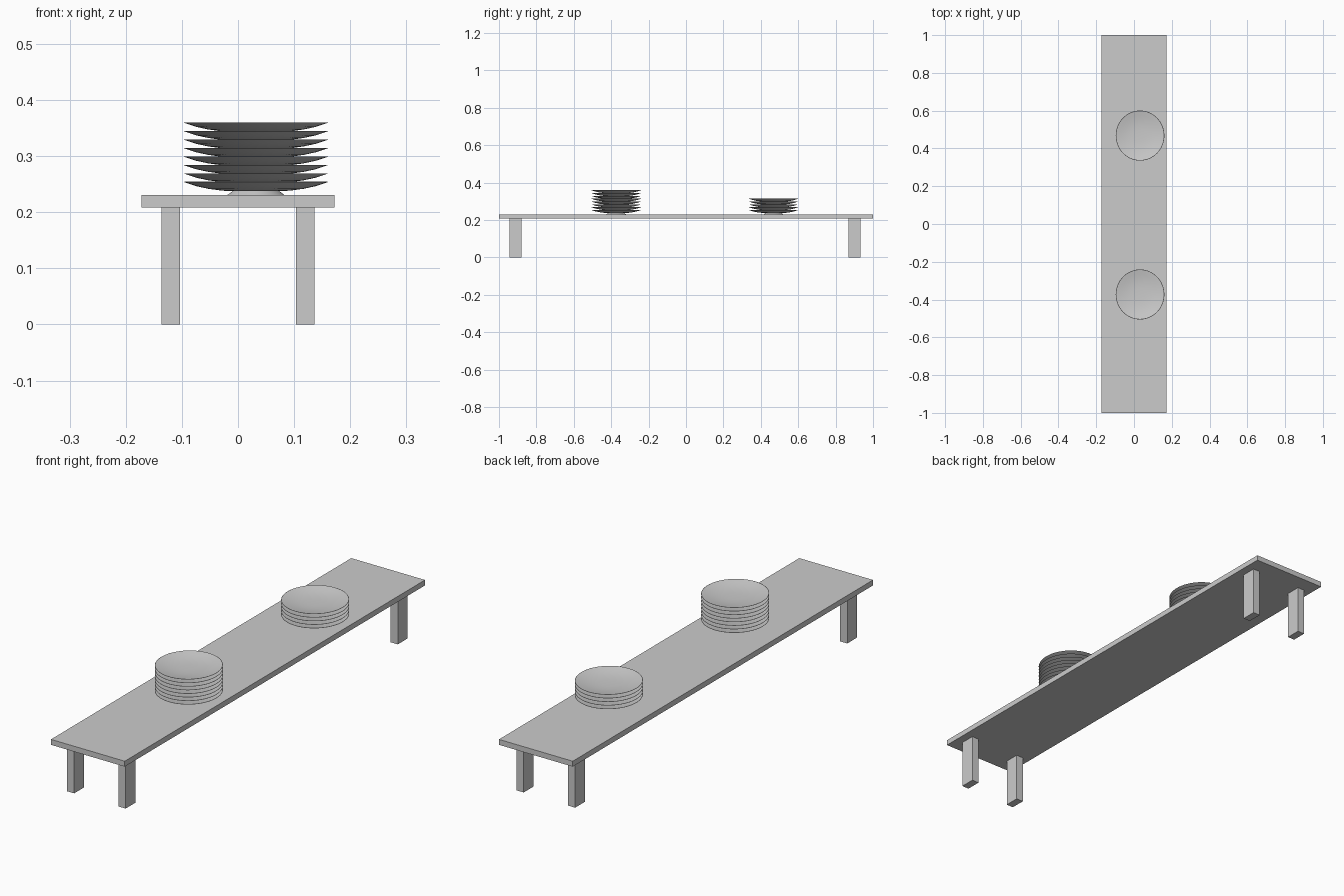
import bpy
import bmesh
import math

cube = bpy.data.objects.get("Cube")
if cube:
    bpy.data.objects.remove(cube, do_unlink=True)

grey = bpy.data.materials.new("plain_grey")
grey.use_nodes = True
colour = (0.6, 0.6, 0.6, 1)
grey.diffuse_color = colour
grey.node_tree.nodes["Principled BSDF"].inputs["Base Color"].default_value = colour


def add_object(name, bm):
    mesh = bpy.data.meshes.new(name)
    bm.to_mesh(mesh)
    bm.free()
    mesh.materials.append(grey)
    obj = bpy.data.objects.new(name, mesh)
    bpy.context.collection.objects.link(obj)
    return obj


def box(name, centre, size):
    bm = bmesh.new()
    bmesh.ops.create_cube(bm, size=1)
    bmesh.ops.scale(bm, vec=size, verts=bm.verts)
    bmesh.ops.translate(bm, vec=centre, verts=bm.verts)
    return add_object(name, bm)


# Plate section: flared foot, curved underside, thin rim, shallow dish
PLATE = [(0, 0.003), (0.044, 0.003), (0.046, 0), (0.051, 0), (0.042, 0.0065),
         (0.062, 0.0075), (0.086, 0.0108), (0.108, 0.0155), (0.130, 0.0228),
         (0.129, 0.0233), (0.106, 0.0185), (0.084, 0.0145), (0.058, 0.0115),
         (0.03, 0.0102), (0, 0.01)]


def plate(name, location):
    bm = bmesh.new()
    verts = [bm.verts.new((r, 0, z)) for r, z in PLATE]
    edges = [bm.edges.new(pair) for pair in zip(verts, verts[1:])]
    bmesh.ops.spin(bm, geom=verts + edges, cent=(0, 0, 0), axis=(0, 0, 1),
                   angle=math.tau, steps=64, use_duplicate=False)
    bmesh.ops.remove_doubles(bm, verts=bm.verts, dist=0.0001)
    bmesh.ops.recalc_face_normals(bm, faces=bm.faces)
    obj = add_object(name, bm)
    obj.location = location
    obj.scale = (0.99, 1.02, 1)
    bpy.ops.object.select_all(action="DESELECT")
    obj.select_set(True)
    bpy.context.view_layer.objects.active = obj
    bpy.ops.object.shade_smooth_by_angle(angle=math.radians(30))


# Long table
TOP = 0.231
box("table_top", (0, 0, 0.2195), (0.344, 2, 0.023))
for end, y in (("front", -0.911), ("back", 0.901)):
    for side, x in (("right", -0.12), ("left", 0.12)):
        box(f"{end}_{side}_leg", (x, y, 0.104), (0.033, 0.064, 0.208))

# Two stacks of plates
for end, y, count in (("front", -0.373, 8), ("back", 0.468, 5)):
    for i in range(count):
        plate(f"{end}_plate_{i + 1}", (0.032, y, TOP + 0.0151 * i))
